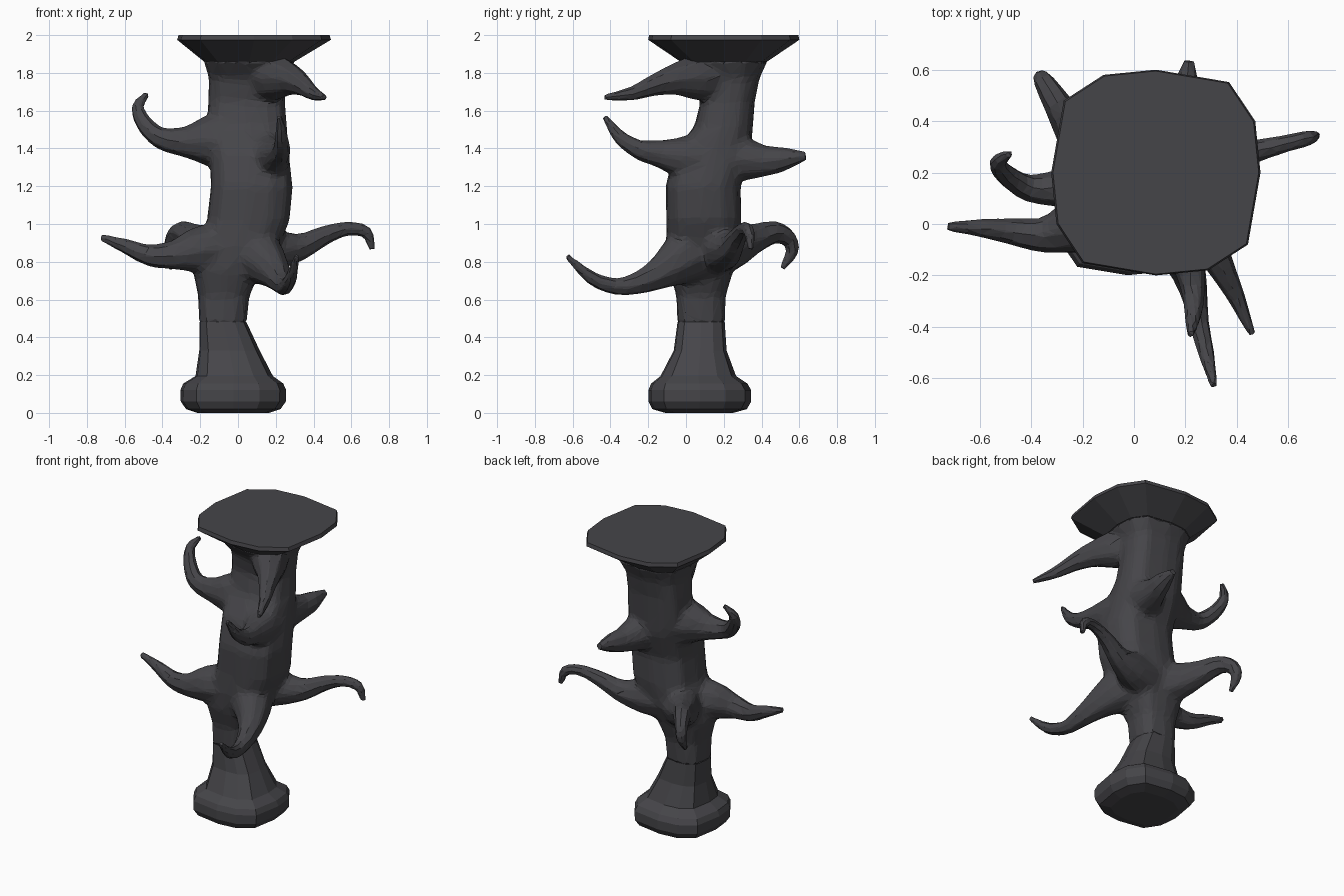
import bpy, bmesh, math
from mathutils import Vector

bark = bpy.data.materials.new("charcoal bark")
bark.diffuse_color = (0.060, 0.059, 0.066, 1)


def add_object(name, me):
    me.materials.clear()
    me.materials.append(bark)
    ob = bpy.data.objects.new(name, me)
    bpy.context.collection.objects.link(ob)
    return ob


def tube(bm, rings, cap_start=True, cap_end=True):
    """Join a stack of equal-sized rings into a tube."""
    loops = [[bm.verts.new(p) for p in ring] for ring in rings]
    n = len(loops[0])
    for a, b in zip(loops, loops[1:]):
        for i in range(n):
            j = (i + 1) % n
            bm.faces.new((a[i], a[j], b[j], b[i]))
    if cap_start:
        bm.faces.new(loops[0][::-1])
    if cap_end:
        bm.faces.new(loops[-1])


def finish(name, bm):
    bmesh.ops.recalc_face_normals(bm, faces=bm.faces)
    me = bpy.data.meshes.new(name)
    bm.to_mesh(me)
    bm.free()
    return add_object(name, me)


def spline(pts, steps=3):
    """Catmull-Rom smoothing of a path of (x, y, z, radius)."""
    v = [Vector(p) for p in pts]
    v = [2 * v[0] - v[1]] + v + [2 * v[-1] - v[-2]]
    out = []
    for a, b, c, d in zip(v, v[1:], v[2:], v[3:]):
        for s in range(steps):
            t = s / steps
            out.append(0.5 * (2 * b + (c - a) * t + (2 * a - 5 * b + 4 * c - d) * t * t
                              + (3 * b - a - 3 * c + d) * t ** 3))
    return out + [v[-2]]


def branch(bm, pts, sides=8):
    """Tapering branch with rings square to its path."""
    path = spline(pts)
    rings, side = [], None
    for i, p in enumerate(path):
        tan = (path[min(i + 1, len(path) - 1)] - path[max(i - 1, 0)]).to_3d().normalized()
        ref = tan.cross(Vector((0, 0, 1))) if side is None else side
        side = (ref - tan * ref.dot(tan)).normalized()
        up = side.cross(tan)
        c, r = p.to_3d(), p[3]
        rings.append([c + r * (0.92 * side * math.cos(k * math.tau / sides)
                               + up * math.sin(k * math.tau / sides)) for k in range(sides)])
    tube(bm, rings)


# Twelve-sided rounded-square section shared by the foot, trunk and top
section = []
for k in range(4):
    for x, y in [(1, 0), (0.95, 0.5), (0.7, 0.88)]:
        for _ in range(k):
            x, y = -y, x
        section.append((x, y))


def section_rings(rows):
    return [[(cx + hx * x, cy + hy * y, z) for x, y in section] for z, cx, cy, hx, hy in rows]


# Rows: z, centre x, centre y, half width x, half width y
profile = [
    (0.00, -0.025, 0.07, 0.19, 0.18),
    (0.02, -0.025, 0.072, 0.25, 0.25),
    (0.06, -0.025, 0.073, 0.278, 0.272),
    (0.12, -0.025, 0.073, 0.28, 0.272),
    (0.155, -0.025, 0.07, 0.265, 0.255),
    (0.195, -0.02, 0.065, 0.205, 0.20),
    (0.33, -0.045, 0.075, 0.16, 0.14),
    (0.48, -0.08, 0.08, 0.125, 0.125),
    (0.62, -0.075, 0.08, 0.137, 0.132),
    (0.75, -0.06, 0.08, 0.18, 0.17),
    (0.88, 0.0, 0.09, 0.215, 0.195),
    (1.02, 0.055, 0.095, 0.22, 0.20),
    (1.20, 0.073, 0.09, 0.218, 0.20),
    (1.38, 0.06, 0.14, 0.21, 0.205),
    (1.52, 0.05, 0.20, 0.21, 0.155),
    (1.65, 0.045, 0.22, 0.205, 0.145),
    (1.77, 0.05, 0.22, 0.205, 0.17),
    (1.86, 0.06, 0.20, 0.24, 0.23),
    (1.975, 0.085, 0.20, 0.407, 0.40),
    (2.00, 0.085, 0.20, 0.40, 0.395),
]
bm = bmesh.new()
tube(bm, section_rings(profile[:8]), cap_end=False)
finish("foot", bm)
bm = bmesh.new()
tube(bm, section_rings(profile[17:]), cap_start=False)
finish("flared_top", bm)

# Trunk body and its crooked branches, each listed root to tip
bm = bmesh.new()
tube(bm, section_rings(profile[7:18]))
branch(bm, [  # left lower
    (-0.06, 0.06, 0.87, 0.15), (-0.21, 0.0, 0.86, 0.13), (-0.34, -0.04, 0.835, 0.08),
    (-0.47, -0.03, 0.835, 0.057), (-0.60, -0.015, 0.885, 0.038), (-0.725, -0.01, 0.93, 0.018)])
branch(bm, [  # left upper
    (-0.02, 0.18, 1.43, 0.17), (-0.15, 0.155, 1.44, 0.145), (-0.28, 0.14, 1.435, 0.085),
    (-0.41, 0.14, 1.455, 0.057), (-0.495, 0.19, 1.53, 0.045), (-0.53, 0.24, 1.62, 0.033),
    (-0.48, 0.275, 1.69, 0.015)])
branch(bm, [  # right
    (0.05, 0.15, 0.87, 0.15), (0.20, 0.20, 0.865, 0.115), (0.33, 0.24, 0.88, 0.073),
    (0.46, 0.28, 0.94, 0.05), (0.58, 0.31, 0.975, 0.037), (0.68, 0.335, 0.955, 0.032),
    (0.71, 0.345, 0.865, 0.016)])
branch(bm, [  # front top
    (0.12, 0.18, 1.78, 0.13), (0.20, 0.06, 1.775, 0.125), (0.28, -0.06, 1.765, 0.085),
    (0.34, -0.17, 1.735, 0.057), (0.40, -0.29, 1.69, 0.037), (0.46, -0.43, 1.67, 0.015)])
branch(bm, [  # front middle
    (0.11, 0.14, 1.35, 0.17), (0.17, 0.0, 1.35, 0.125), (0.205, -0.13, 1.37, 0.08),
    (0.23, -0.25, 1.395, 0.052), (0.23, -0.35, 1.46, 0.037), (0.22, -0.43, 1.57, 0.015)])
branch(bm, [  # front lower
    (0.03, 0.08, 0.87, 0.17), (0.12, -0.02, 0.815, 0.145), (0.19, -0.13, 0.745, 0.095),
    (0.23, -0.25, 0.69, 0.062), (0.25, -0.37, 0.67, 0.045), (0.28, -0.50, 0.715, 0.035),
    (0.31, -0.63, 0.83, 0.015)])
branch(bm, [  # back upper
    (0.12, 0.20, 1.36, 0.15), (0.15, 0.30, 1.345, 0.125), (0.18, 0.42, 1.335, 0.085),
    (0.20, 0.52, 1.345, 0.062), (0.215, 0.635, 1.36, 0.022)])
branch(bm, [  # back lower
    (-0.05, 0.14, 0.86, 0.15), (-0.15, 0.25, 0.88, 0.125), (-0.24, 0.37, 0.925, 0.08),
    (-0.30, 0.47, 0.955, 0.06), (-0.345, 0.545, 0.92, 0.045), (-0.36, 0.56, 0.85, 0.035),
    (-0.355, 0.51, 0.765, 0.015)])
raw = finish("branch_source", bm)

# Fuse into one skin
fuse = raw.modifiers.new("fuse", 'REMESH')
fuse.mode = 'VOXEL'
fuse.voxel_size = 0.01
me = bpy.data.meshes.new_from_object(raw.evaluated_get(bpy.context.evaluated_depsgraph_get()))
bpy.data.objects.remove(raw)
body = add_object("trunk_with_branches", me)

# Soften only the joints near the trunk, then reduce to flat facets
group = body.vertex_groups.new(name="joints")
for v in me.vertices:
    x, y, z = v.co
    k = max(i for i in range(len(profile) - 1) if profile[i][0] <= max(z, 0))
    a, b = profile[k], profile[k + 1]
    t = (z - a[0]) / (b[0] - a[0])
    d = math.hypot(x - a[1] - t * (b[1] - a[1]), y - a[2] - t * (b[2] - a[2]))
    w = min(1, (0.40 - d) / 0.15, (z - 0.5) / 0.15, (1.85 - z) / 0.05)
    if w > 0:
        group.add([v.index], w, 'REPLACE')
soft = body.modifiers.new("soften", 'SMOOTH')
soft.vertex_group = "joints"
soft.iterations = 45
facets = body.modifiers.new("facets", 'DECIMATE')
facets.ratio = 0.04
for p in me.polygons:
    p.use_smooth = False
